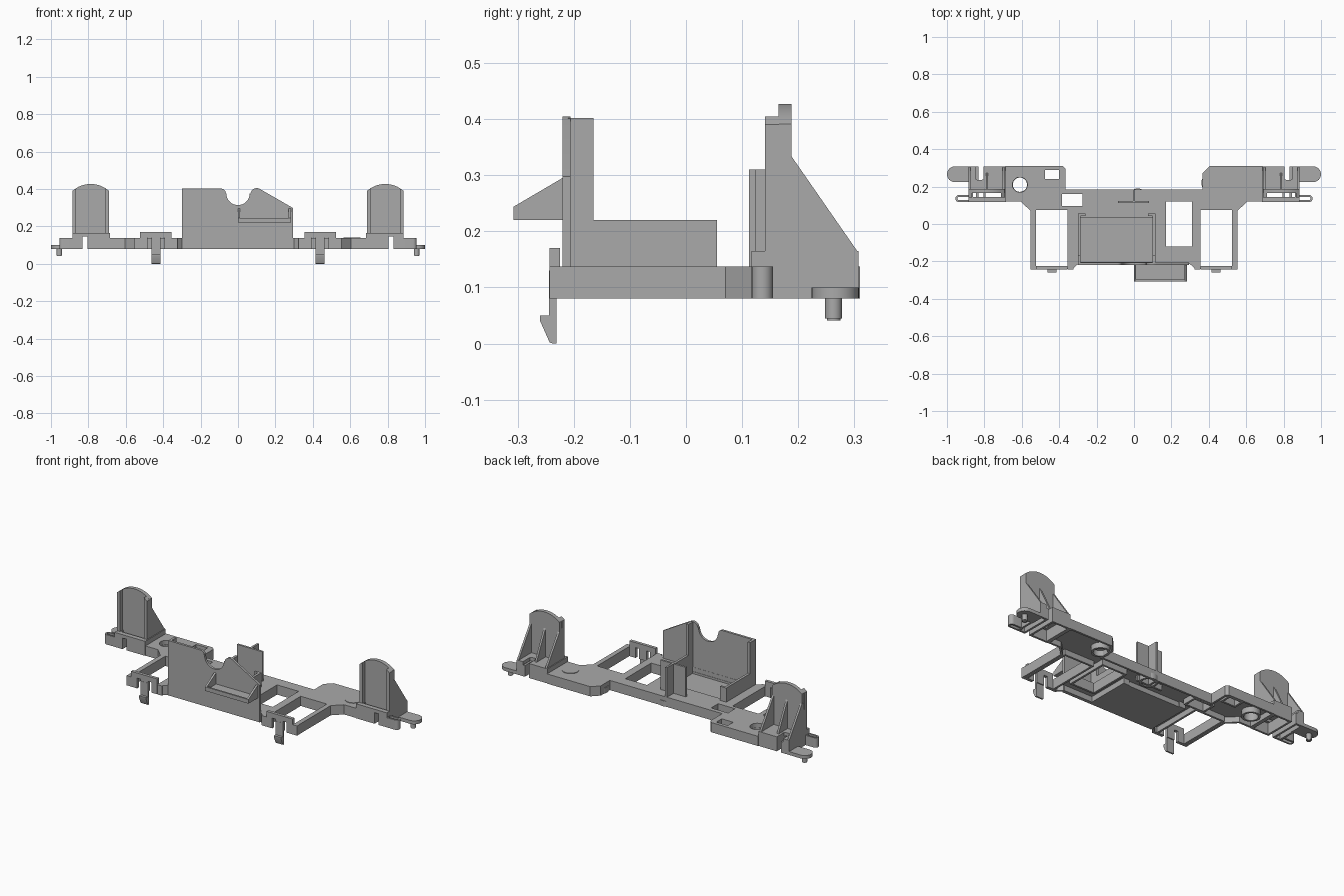
import bpy, math
from mathutils import Matrix

if "Cube" in bpy.data.objects:
    bpy.data.objects.remove(bpy.data.objects["Cube"], do_unlink=True)

grey = bpy.data.materials.new("moulded grey")
grey.use_nodes = True
grey.diffuse_color = (0.4, 0.4, 0.4, 1)
grey.node_tree.nodes["Principled BSDF"].inputs["Base Color"].default_value = (0.4, 0.4, 0.4, 1)

# Axis maps: flat loop plane -> world plane
AXES = {
    "z": Matrix.Identity(4),
    "y": Matrix.Rotation(math.pi / 2, 4, "X"),
    "x": Matrix(((0, 0, 1, 0), (1, 0, 0, 0), (0, 1, 0, 0), (0, 0, 0, 1))),
}


def slab(name, loops, lo, hi, axis="z"):
    """Extrude closed loops (first is the outline, the rest are holes) along an axis."""
    cu = bpy.data.curves.new(name, "CURVE")
    cu.dimensions = "2D"
    cu.fill_mode = "BOTH"
    cu.extrude = abs(hi - lo) / 2
    for loop in loops:
        sp = cu.splines.new("POLY")
        sp.points.add(len(loop) - 1)
        for p, (u, v) in zip(sp.points, loop):
            p.co = (u, v, 0, 1)
        sp.use_cyclic_u = True
    ob = bpy.data.objects.new(name, cu)
    bpy.context.collection.objects.link(ob)
    bpy.ops.object.select_all(action="DESELECT")
    ob.select_set(True)
    bpy.context.view_layer.objects.active = ob
    bpy.ops.object.convert(target="MESH")
    ob = bpy.context.view_layer.objects.active
    ob.name = name
    mid = (lo + hi) / 2
    shift = Matrix.Translation([mid if a == axis else 0 for a in "xyz"])
    ob.data.transform(shift @ AXES[axis])
    ob.data.materials.clear()
    ob.data.materials.append(grey)
    bpy.ops.object.shade_smooth_by_angle(angle=math.radians(35))
    return ob


def rect(x0, x1, y0, y1):
    return [(x0, y0), (x1, y0), (x1, y1), (x0, y1)]


def box(name, x0, x1, y0, y1, z0, z1):
    return slab(name, [rect(min(x0, x1), max(x0, x1), y0, y1)], z0, z1)


def arc(cx, cy, r, a0, a1, n=16):
    angles = [math.radians(a0 + (a1 - a0) * i / n) for i in range(n + 1)]
    return [(cx + r * math.cos(a), cy + r * math.sin(a)) for a in angles]


def circle(cx, cy, r):
    return arc(cx, cy, r, 0, 360, 32)[:-1]


def flip(loop, s):
    return [(s * u, v) for u, v in loop]


def offset(loop, d):
    """Move a loop's edges inwards by d (outwards if d is negative)."""
    n = len(loop)
    area = sum(loop[i - 1][0] * loop[i][1] - loop[i][0] * loop[i - 1][1] for i in range(n))
    d = d if area > 0 else -d
    out = []
    for i in range(n):
        (ax, ay), (bx, by), (cx, cy) = loop[i - 1], loop[i], loop[(i + 1) % n]
        l1, l2 = math.hypot(bx - ax, by - ay), math.hypot(cx - bx, cy - by)
        n1, n2 = (-(by - ay) / l1, (bx - ax) / l1), (-(cy - by) / l2, (cx - bx) / l2)
        k = d / (1 + n1[0] * n2[0] + n1[1] * n2[1])
        out.append((bx + k * (n1[0] + n2[0]), by + k * (n1[1] + n2[1])))
    return out


BOT, TOP, SKIN, WALL = 0.08, 0.137, 0.112, 0.012

# Base plate: thin skin with a rim wall around its outline and openings
half = [(0.3, -0.215), (0.328, -0.24), (0.355, -0.24), (0.355, 0.075), (0.525, 0.075),
        (0.525, -0.24), (0.553, -0.24), (0.553, 0.07), (0.605, 0.12), (0.686, 0.12), (0.686, 0.31)]
back = [(0.405, 0.31), (0.365, 0.27), (0.365, 0.185), (-0.365, 0.185), (-0.365, 0.295), (-0.38, 0.31)]
outline = half + back + flip(half, -1)[::-1]
openings = [rect(0.17, 0.31, -0.12, 0.12), rect(-0.385, -0.275, 0.095, 0.16),
            rect(-0.475, -0.4, 0.24, 0.29), circle(-0.61, 0.21, 0.04)]
tray_hole = rect(-0.285, 0.1, -0.205, 0.04)
slab("base_skin", [outline, tray_hole] + openings, SKIN, TOP)
slab("base_rim", [outline, offset(outline, WALL)], BOT, SKIN)
for hole in openings[:3]:
    slab("opening_rim", [offset(hole, -WALL), hole], BOT, SKIN)

# Round bosses below the plate and the flush disc on top
for x, y in ((-0.61, 0.21), (0.02, 0.14), (0.41, 0.22)):
    slab("boss", [circle(x, y, 0.05), circle(x, y, 0.038)], BOT, SKIN)
slab("round_disc", [circle(0.61, 0.2, 0.045)], TOP - 0.01, TOP + 0.003)

# Tray with low side walls and corner hooks
box("tray_floor", -0.3, 0.115, -0.215, 0.05, BOT, 0.1)
for x0, x1, tip in ((-0.3, -0.285, -0.26), (0.1, 0.115, 0.075)):
    box("tray_wall", x0, x1, -0.21, 0.055, BOT, 0.22)
    box("tray_hook", (x0 + x1) / 2, tip, 0.043, 0.055, BOT, 0.22)
    box("panel_flange", x0, x1, -0.21, -0.165, BOT, 0.402)
box("tray_back", -0.3, 0.115, 0.035, 0.045, BOT, TOP)
box("panel_foot", 0.115, 0.3, -0.215, -0.2, BOT, TOP)

# Tall front panel with a round notch and a sloping shoulder
notch = (arc(-0.09, 0.377, 0.025, 90, 0, 6) + arc(0, 0.377, 0.063, 180, 360)
         + arc(0.1, 0.372, 0.033, 180, 60, 8))
slab("front_panel", [[(-0.3, BOT), (-0.3, 0.402)] + notch + [(0.295, 0.298), (0.295, BOT)]],
     -0.22, -0.206, "y")

# Shelf on the panel with a lip and triangular cheeks
box("shelf_floor", 0, 0.283, -0.307, -0.215, 0.22, 0.23)
box("shelf_lip", 0, 0.283, -0.307, -0.297, 0.22, 0.244)
for x in (0, 0.271):
    slab("shelf_cheek", [[(-0.307, 0.22), (-0.215, 0.22), (-0.215, 0.298), (-0.307, 0.244)]],
         x, x + 0.012, "x")

# T-shaped post at the back
box("post_web", -0.006, 0.006, 0.12, 0.185, BOT, 0.31)
box("post_flange", -0.085, 0.08, 0.112, 0.124, BOT, 0.31)

for s in (1, -1):
    # Slotted front bar of the side frame
    bar = [(0.355, BOT), (0.355, 0.17), (0.525, 0.17), (0.525, BOT), (0.485, BOT), (0.485, 0.14),
           (0.462, 0.14), (0.462, BOT), (0.415, BOT), (0.415, 0.14), (0.392, 0.14), (0.392, BOT)]
    slab("frame_bar", [flip(bar, s)], -0.243, -0.225, "y")
    for x in (0.34, 0.54):
        box("bar_end", s * (x - 0.016), s * (x + 0.014), -0.243, -0.225, BOT, TOP)
    # Hooked clip hanging from the bar
    slab("snap_clip", [[(-0.244, 0.13), (-0.244, 0.05), (-0.26, 0.05), (-0.26, 0.04),
                        (-0.243, 0.002), (-0.238, 0), (-0.231, 0), (-0.231, 0.13)]],
         s * 0.415, s * 0.462, "x")

    # Tower platform: notched deck over two hollow feet
    deck = [(0.685, 0.117), (0.885, 0.117), (0.885, 0.307), (0.845, 0.307), (0.845, 0.24),
            (0.835, 0.235), (0.815, 0.235), (0.805, 0.24), (0.805, 0.307), (0.685, 0.307)]
    slit = rect(0.712, 0.86, 0.145, 0.165)
    slab("tower_deck", [flip(deck, s), flip(slit, s)], 0.145, 0.165)
    for x0, x1 in ((0.685, 0.805), (0.832, 0.885)):
        foot = rect(x0, x1, 0.117, 0.307)
        slab("tower_foot", [flip(foot, s), flip(offset(foot, WALL), s)], BOT, 0.145)

    # Arched tower plate, front flanges and rear ribs
    arch = [(0.69, 0.15)] + arc(0.7875, 0.28, 0.147, 131, 49)[::1] + [(0.885, 0.15)]
    slab("tower_plate", [flip(arch, s)], 0.165, 0.188, "y")
    for outer, inner in ((0.69, 0.71), (0.885, 0.865)):
        cheek = [(outer, 0.15), (outer, 0.39), (inner, 0.405), (inner, 0.15)]
        slab("tower_flange", [flip(cheek, s)], 0.141, 0.166, "y")
    for x, foot_y in ((0.69, 0.305), (0.78, 0.272), (0.873, 0.305)):
        slab("tower_rib", [[(0.18, 0.15), (foot_y, 0.15), (foot_y, 0.165), (0.187, 0.335), (0.18, 0.335)]],
             s * x, s * (x + 0.012), "x")

    # Side spring loop
    outer = [(0.88, 0.117)] + arc(0.936, 0.136, 0.019, -90, 90, 10) + [(0.88, 0.155)]
    inner = [(0.886, 0.127)] + arc(0.936, 0.136, 0.009, -90, 90, 10) + [(0.886, 0.145)]
    slab("spring_loop", [flip(outer, s), flip(inner, s)], BOT, TOP)

    # Rounded ear with a locating pin
    ear = [(0.87, 0.225)] + arc(0.958, 0.266, 0.042, -90, 90) + [(0.87, 0.307)]
    slab("ear", [flip(ear, s)], BOT, 0.1)
    slab("ear_pin", [circle(s * 0.955, 0.263, 0.015)], 0.045, BOT)
    slab("ear_pin_tip", [circle(s * 0.955, 0.263, 0.012)], 0.041, 0.045)
